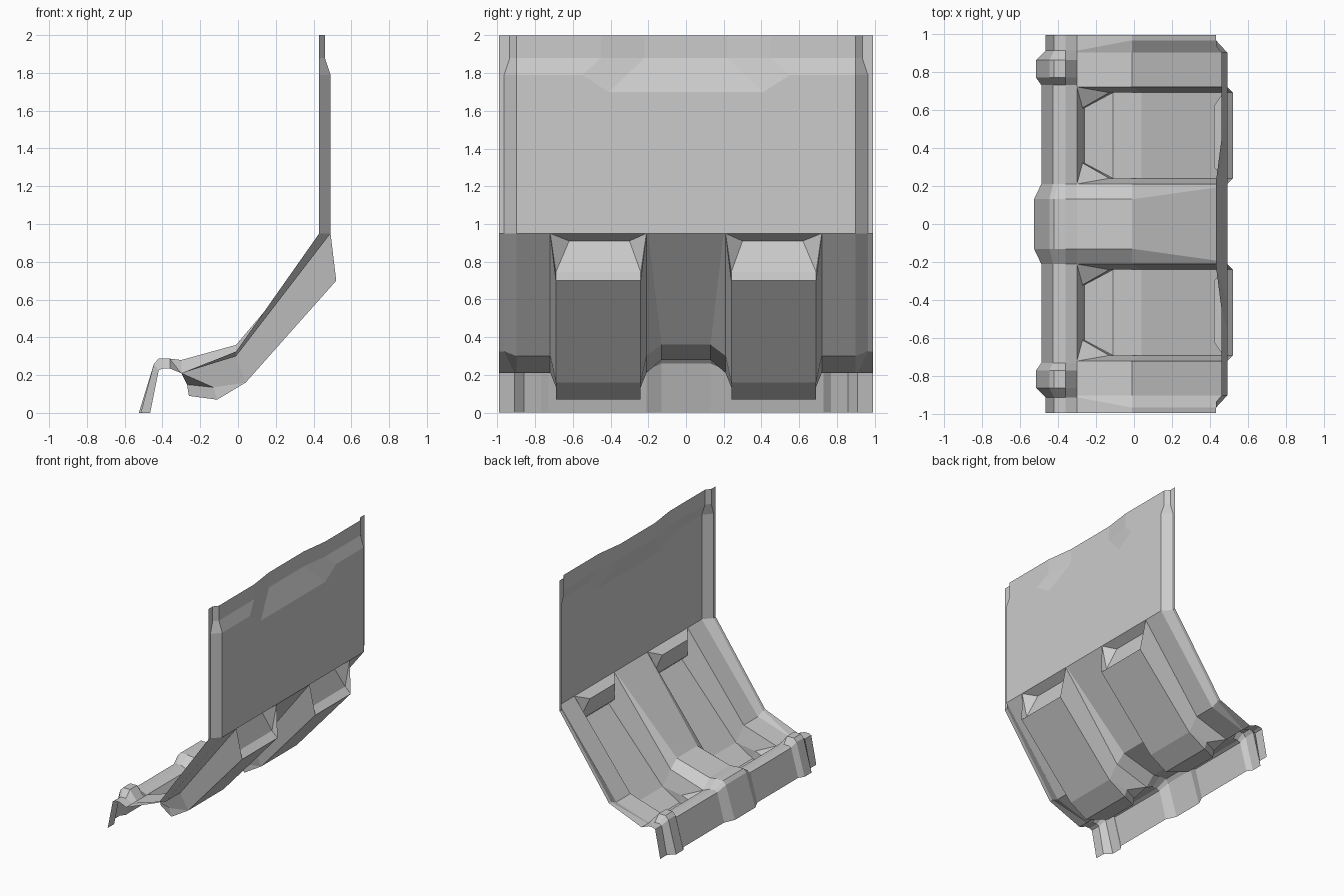
import bpy
import bmesh

cube = bpy.data.objects.get("Cube")
if cube:
    bpy.data.objects.remove(cube, do_unlink=True)

grey = bpy.data.materials.new("panel_grey")
grey.use_nodes = True
colour = (0.6, 0.6, 0.6, 1)
grey.diffuse_color = colour
grey.node_tree.nodes["Principled BSDF"].inputs["Base Color"].default_value = colour


def at(ys, profile):
    """Place an (x, z) profile at one y, or at one y per point."""
    if not isinstance(ys, (list, tuple)):
        ys = [ys] * len(profile)
    return [(x, y, z) for (x, z), y in zip(profile, ys)]


def loft(name, stations):
    """Skin a sheet across the stations and mirror it about the centre line."""
    bm = bmesh.new()
    rows = [[bm.verts.new(p) for p in s] for s in stations]
    for a, b in zip(rows, rows[1:]):
        for j in range(len(a) - 1):
            bm.faces.new((a[j], a[j + 1], b[j + 1], b[j]))
    # coincident corners collapse quads into triangles
    bmesh.ops.remove_doubles(bm, verts=bm.verts, dist=0.0005)
    mesh = bpy.data.meshes.new(name)
    bm.to_mesh(mesh)
    bm.free()
    mesh.materials.append(grey)
    obj = bpy.data.objects.new(name, mesh)
    bpy.context.collection.objects.link(obj)
    mirror = obj.modifiers.new("mirror", 'MIRROR')
    mirror.use_axis = (False, True, False)
    mirror.merge_threshold = 0.0005
    return obj


EDGE = 0.992
FRONT, BEND, TOP = (-0.30, 0.21), (-0.01, 0.30), (0.49, 0.95)
deck = [FRONT, BEND, TOP]

# Front lip, stepped forward at the tunnel and at the two outer bumps
plain = [(-0.487, 0), (-0.425, 0.225), (-0.40, 0.235), (-0.36, 0.235), FRONT]
end = [(-0.465, 0), (-0.42, 0.225)] + plain[2:]
raised = [(-0.525, 0), (-0.445, 0.26), (-0.42, 0.287), (-0.36, 0.287), (-0.30, 0.28)]
bump = [(-0.515, 0)] + raised[1:4] + [FRONT]
loft("front_lip", [
    at(0, raised), at(0.13, raised), at(0.21, plain), at(0.73, plain),
    at(0.77, bump), at(0.86, bump), at(0.91, end), at(EDGE, end)])

# Centre tunnel
ridge = [(-0.30, 0.28), (-0.01, 0.36), TOP]
loft("centre_tunnel", [at(0, ridge), at((0.13, 0.13, 0.20), ridge), at(0.21, deck)])

# Outer floor strips with a raised border
border = [FRONT, (-0.01, 0.325), (0.43, 0.95)]
loft("outer_floor", [
    at(0.72, deck), at(0.90, deck),
    at((0.91, 0.965, 0.965), border), at(EDGE, border)])

# Sunken footwells
well = [FRONT, (-0.27, 0.15), (-0.26, 0.09), (-0.11, 0.07), (0.04, 0.16),
        (0.52, 0.70), (0.47, 0.745), (0.42, 0.91), TOP]
ledge = [FRONT] + [well[1]] * 2 + [(-0.13, 0.135)] + well[4:]
rim = [FRONT] * 4 + [BEND] + [TOP] * 4


def well_side(rim_y, floor_y, nose_y, head_y):
    ys = [rim_y, nose_y, nose_y] + [floor_y] * 4 + [head_y, rim_y]
    return [at(rim_y, rim), at(ys, ledge), at(ys, well)]


inner = well_side(0.21, 0.24, 0.32, 0.30)
outer = well_side(0.72, 0.69, 0.61, 0.62)
loft("footwell", inner + outer[::-1])

# Back wall with a recessed top band and chamfered ends


def wall(crease_z, top_x):
    return [TOP, (0.49, crease_z), (top_x, 1.88), (top_x, 2.0)]


flat_edge = [(0.43, z) for z in (0.95, 1.79, 1.88, 2.0)]
loft("back_wall", [
    at(0, wall(1.70, 0.43)),
    at((0.41, 0.41, 0.22, 0.22), wall(1.70, 0.43)),
    at((0.55, 0.55, 0.45, 0.45), wall(1.79, 0.46)),
    at(0.90, wall(1.79, 0.46)),
    at((0.965, 0.965, 0.935, 0.935), flat_edge),
    at(EDGE, flat_edge)])
